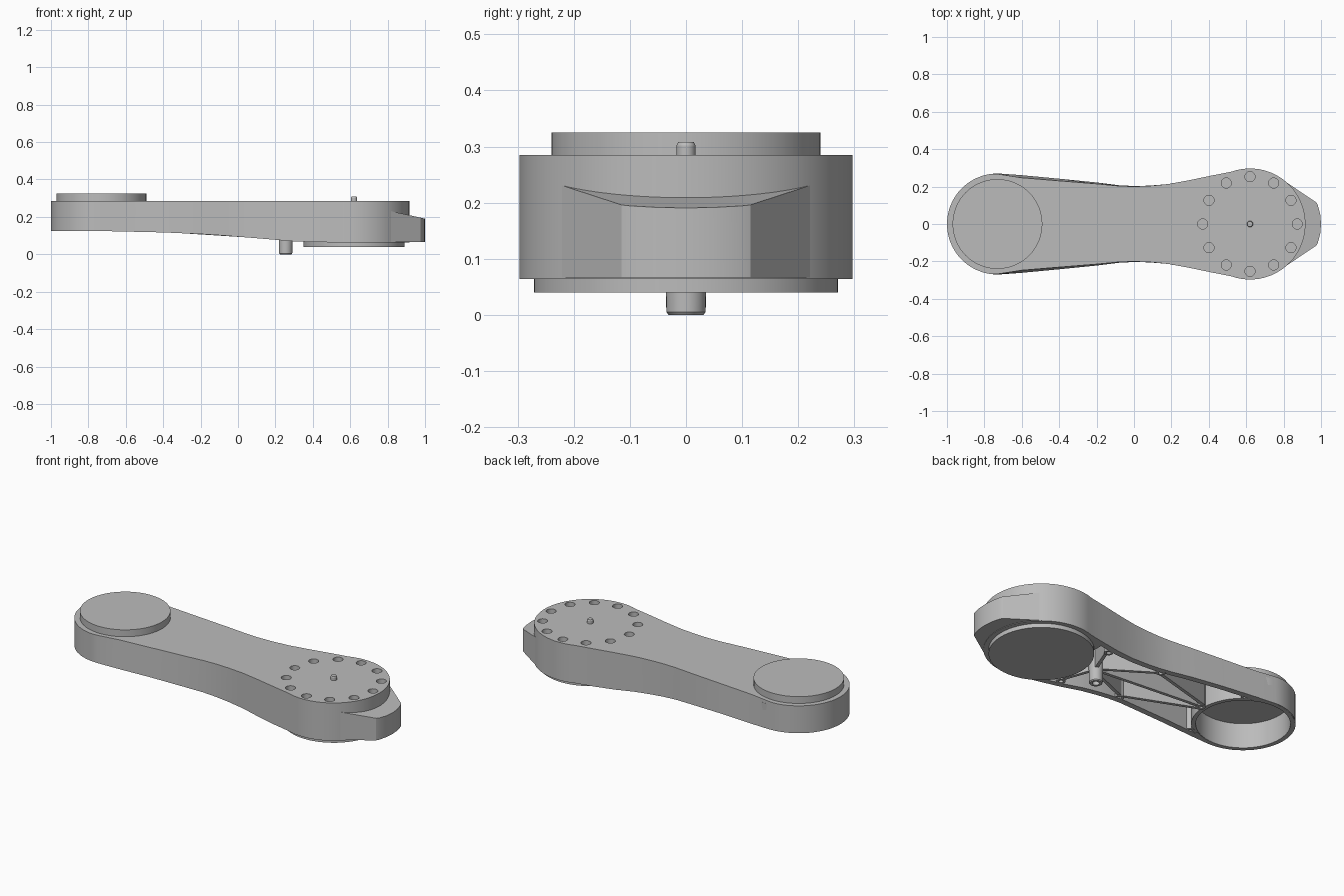
import bpy, bmesh, math
from math import cos, sin, pi, radians

if "Cube" in bpy.data.objects:
    bpy.data.objects.remove(bpy.data.objects["Cube"], do_unlink=True)

grey = bpy.data.materials.new("plain grey")
grey.use_nodes = True
grey.diffuse_color = (0.5, 0.5, 0.5, 1)
grey.node_tree.nodes["Principled BSDF"].inputs["Base Color"].default_value = (0.5, 0.5, 0.5, 1)

TOP = 0.285
PLATE = 0.25          # underside of the top plate
LEFT, RIGHT = -0.73, 0.62   # centres of the two round ends


def lerp(table, x):
    if x <= table[0][0]:
        return table[0][1]
    for (xa, va), (xb, vb) in zip(table, table[1:]):
        if x <= xb:
            return va + (vb - va) * (x - xa) / (xb - xa)
    return table[-1][1]


def floor_z(x):
    return lerp([(-0.75, 0.125), (-0.4, 0.117), (-0.15, 0.106), (0.1, 0.086),
                 (0.3, 0.069), (0.45, 0.064)], x)


def finish(name, bm):
    bmesh.ops.remove_doubles(bm, verts=bm.verts, dist=1e-5)
    bmesh.ops.recalc_face_normals(bm, faces=bm.faces)
    mesh = bpy.data.meshes.new(name)
    bm.to_mesh(mesh)
    bm.free()
    obj = bpy.data.objects.new(name, mesh)
    bpy.context.collection.objects.link(obj)
    mesh.materials.append(grey)
    return obj


def loft(name, rows):
    """Join matching loops of points into a closed solid."""
    bm = bmesh.new()
    loops = [[bm.verts.new(p) for p in row] for row in rows]
    n = len(rows[0])
    for a, b in zip(loops, loops[1:]):
        for i in range(n):
            j = (i + 1) % n
            bm.faces.new((a[i], a[j], b[j], b[i]))
    bm.faces.new(loops[0])
    bm.faces.new(loops[-1])
    return finish(name, bm)


def turned(name, profile, x, y=0, seg=32):
    """Lathe a closed (radius, z) profile about a vertical axis."""
    bm = bmesh.new()
    vs = [bm.verts.new((x + r, y, z)) for r, z in profile]
    edges = [bm.edges.new((vs[i], vs[(i + 1) % len(vs)])) for i in range(len(vs))]
    bmesh.ops.spin(bm, geom=vs + edges, cent=(x, y, 0), axis=(0, 0, 1),
                   angle=2 * pi, steps=seg)
    bmesh.ops.dissolve_degenerate(bm, dist=1e-6, edges=bm.edges)
    return finish(name, bm)


def disc(name, r, z0, z1, x, y=0, seg=32):
    bm = bmesh.new()
    base = bmesh.ops.create_circle(bm, cap_ends=True, radius=r, segments=seg)
    bmesh.ops.translate(bm, verts=bm.verts, vec=(x, y, z0))
    ext = bmesh.ops.extrude_face_region(bm, geom=bm.faces[:], use_keep_orig=True)
    top = [g for g in ext["geom"] if isinstance(g, bmesh.types.BMVert)]
    bmesh.ops.translate(bm, verts=top, vec=(0, 0, z1 - z0))
    return finish(name, bm)


def tube(name, r, hole, z0, z1, x, y=0, seg=32):
    return turned(name, [(hole, z0), (r, z0), (r, z1), (hole, z1)], x, y, seg)


def rib(name, a, b, t=0.009):
    dx, dy = b[0] - a[0], b[1] - a[1]
    k = t / math.hypot(dx, dy)
    nx, ny = -dy * k, dx * k
    rows = []
    for x, y in (a, b):
        lo, hi = floor_z(x) + 0.004, PLATE + 0.005
        rows.append([(x + nx, y + ny, lo), (x - nx, y - ny, lo),
                     (x - nx, y - ny, hi), (x + nx, y + ny, hi)])
    return loft(name, rows)


# Plan outline as (x, half width): round end, waist, larger round end
outline = [(LEFT + 0.27 * cos(radians(a)), 0.27 * sin(radians(a)))
           for a in range(178, 84, -6)]
outline += [(-0.6, 0.261), (-0.4, 0.242), (-0.2, 0.222), (-0.08, 0.207), (0, 0.203),
            (0.08, 0.205), (0.18, 0.213), (0.3, 0.235), (0.42, 0.26)]
outline += [(RIGHT + 0.297 * cos(radians(a)), 0.297 * sin(radians(a)))
            for a in range(110, 0, -6)]


def top_inset(x):
    return lerp([(-0.76, 0), (-0.62, 0.014), (-0.3, 0.01), (-0.05, 0.003), (0.2, 0)], x)


# Arm body with slightly drafted sides and a rising underside
rows = []
for x, w in outline:
    t = w - top_inset(x)
    rows.append([(x, -w, floor_z(x)), (x, w, floor_z(x)), (x, t, TOP), (x, -t, TOP)])
body = loft("arm_body", rows)

# Cutters: open underside, round socket and counterbored bolt holes
cutters = []
rows = []
for i in range(25):
    x = -0.6 + i * 0.042
    w = lerp(outline, x) - 0.034
    rows.append([(x, -w, -0.1), (x, w, -0.1), (x, w, PLATE), (x, -w, PLATE)])
cutters.append(loft("cavity_cutter", rows))
cutters.append(disc("socket_cutter", 0.245, -0.1, 0.268, LEFT, seg=64))
for i in range(12):
    a = i * pi / 6
    x, y = RIGHT + 0.253 * cos(a), 0.253 * sin(a)
    cutters.append(disc("counterbore_cutter", 0.027, 0.258, 0.4, x, y, 20))
    cutters.append(disc("bolt_hole_cutter", 0.014, 0.21, 0.4, x, y, 16))
for c in cutters:
    c.hide_render = True
    mod = body.modifiers.new(c.name, "BOOLEAN")
    mod.operation, mod.solver, mod.object = "DIFFERENCE", "EXACT", c
deps = bpy.context.evaluated_depsgraph_get()
cut_mesh = bpy.data.meshes.new_from_object(body.evaluated_get(deps))
body.modifiers.clear()
body.data = cut_mesh
for c in cutters:
    bpy.data.objects.remove(c, do_unlink=True)

# Sloped nose beyond the large end
half = [(0.7, 0.22), (0.775, 0.25), (0.975, 0.115), (0.983, 0.1), (0.996, 0.05)]
plan = half + [(1.0, 0)] + [(x, -y) for x, y in reversed(half)]
loft("end_nose", [[(x, y, 0.067) for x, y in plan],
                  [(x, y, 0.228 - 0.22 * (x - 0.83)) for x, y in plan]])

# Round plates, socket wall, pin and peg
disc("top_disc", 0.24, 0.27, 0.325, LEFT, seg=64)
tube("socket_wall", 0.266, 0.243, 0.124, 0.266, LEFT, seg=64)
disc("bottom_hub", 0.271, 0.04, PLATE + 0.003, RIGHT, seg=64)
turned("locating_pin", [(0, 0.26), (0.017, 0.26), (0.017, 0.302), (0.014, 0.308), (0, 0.308)],
       RIGHT, seg=20)
turned("stop_peg", [(0.018, 0.0), (0.031, 0.0), (0.035, 0.005), (0.037, 0.09),
                    (0.037, 0.255), (0.018, 0.255)], 0.255, seg=28)

# Screw bosses and stiffening ribs under the plate
tube("ring_boss", 0.026, 0.012, floor_z(-0.45), 0.255, -0.445, seg=20)
rib("spine_rib", (-0.45, 0), (0.24, 0))
for side, s in (("left", 1), ("right", -1)):
    for x, y in ((-0.04, 0.165), (0.33, 0.19), (-0.56, 0.222)):
        tube(side + "_boss", 0.024, 0.012, floor_z(x), 0.255, x, y * s, 20)
    rib(side + "_rear_rib", (-0.45, 0.02 * s), (-0.05, 0.15 * s))
    rib(side + "_front_rib", (-0.03, 0.15 * s), (0.24, 0.02 * s))
    rib(side + "_hub_rib", (0.27, 0.02 * s), (0.33, 0.17 * s))

# Soft shading with crisp edges
bpy.ops.object.select_all(action="DESELECT")
for obj in bpy.context.collection.objects:
    if obj.type == "MESH" and grey.name in obj.data.materials:
        obj.select_set(True)
        bpy.context.view_layer.objects.active = obj
bpy.ops.object.shade_smooth_by_angle(angle=radians(25))
